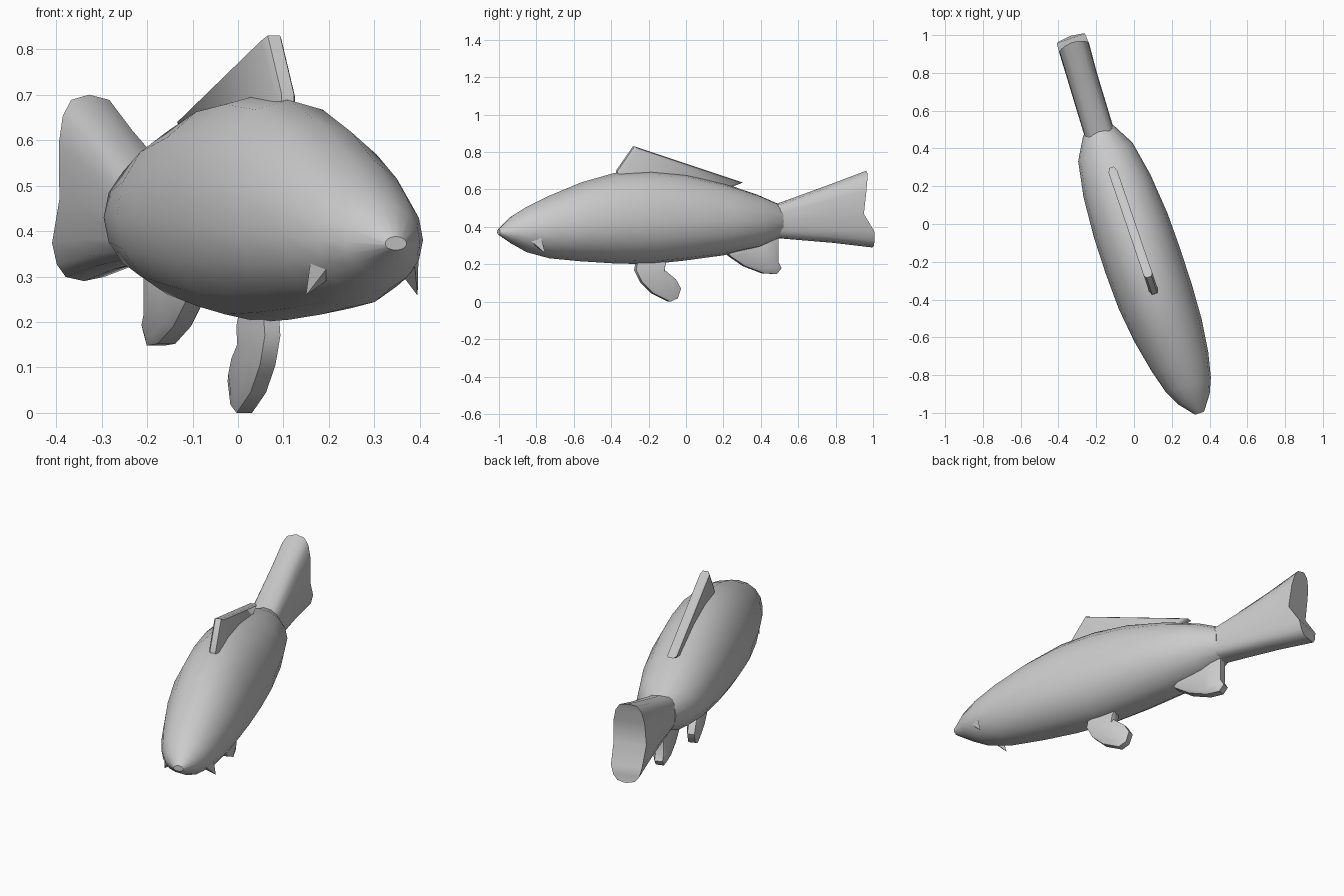
import bpy, bmesh, math

if "Cube" in bpy.data.objects:
    bpy.data.objects.remove(bpy.data.objects["Cube"])

# Fish frame: s runs head to tail, t is sideways; the fish is turned about z
D = (-0.324, 0.946)
N = (0.946, 0.324)
SEG = 16


def place(s, t, z):
    return (s * D[0] + t * N[0], s * D[1] + t * N[1], z)


def finish(name, bm, angle):
    bmesh.ops.recalc_face_normals(bm, faces=bm.faces[:])
    me = bpy.data.meshes.new(name)
    bm.to_mesh(me)
    bm.free()
    ob = bpy.data.objects.new(name, me)
    bpy.context.collection.objects.link(ob)
    bpy.ops.object.select_all(action='DESELECT')
    ob.select_set(True)
    bpy.context.view_layer.objects.active = ob
    bpy.ops.object.shade_smooth_by_angle(angle=math.radians(angle))
    return ob


def loft(name, rings, power=1.0, end=None, angle=40):
    """Rings: s, t centre, half width, z top, z widest, z bottom."""
    bm = bmesh.new()
    loops = []
    for k, (s, tc, w, zt, zm, zb) in enumerate(rings):
        loop = []
        for i in range(SEG):
            a = 2 * math.pi * i / SEG
            c, sn = math.cos(a), math.sin(a)
            t = math.copysign(abs(sn) ** power, sn) * w if abs(sn) > 1e-6 else 0
            h = math.copysign(abs(c) ** power, c) if abs(c) > 1e-6 else 0
            z = zm + h * ((zt - zm) if h > 0 else (zm - zb))
            sp = end(z, t / w) if end and k == len(rings) - 1 else s
            loop.append(bm.verts.new(place(sp, tc + t, z)))
        loops.append(loop)
    for a, b in zip(loops, loops[1:]):
        for i in range(SEG):
            j = (i + 1) % SEG
            bm.faces.new((a[i], a[j], b[j], b[i]))
    # cap both ends with strips across the width
    for lp in (loops[0], loops[-1]):
        for i in range(SEG // 2):
            f = [lp[i], lp[i + 1], lp[SEG - i - 1], lp[(SEG - i) % SEG]]
            bm.faces.new(list(dict.fromkeys(f)))
    return finish(name, bm, angle)


def fin(name, outline, half, shrink, tc=-0.016, angle=50):
    """Side outline in (y, z), fattened to both sides with a shrunk copy."""
    bm = bmesh.new()
    cy = sum(p[0] for p in outline) / len(outline)
    cz = sum(p[1] for p in outline) / len(outline)
    layers = []
    for t, k in ((-half, shrink), (-half * 0.6, 1), (half * 0.6, 1), (half, shrink)):
        layers.append([bm.verts.new(place(
            (cy + (y - cy) * k - tc * N[1]) / D[1], tc + t, cz + (z - cz) * k))
            for y, z in outline])
    n = len(outline)
    for a, b in zip(layers, layers[1:]):
        for i in range(n):
            j = (i + 1) % n
            bm.faces.new((a[i], a[j], b[j], b[i]))
    bm.faces.new(layers[0])
    bm.faces.new(layers[-1])
    return finish(name, bm, angle)


# Body
loft("body", [
    (-1.06, 0.004, 0.025, 0.388, 0.372, 0.358),
    (-0.98, 0.000, 0.088, 0.460, 0.375, 0.308),
    (-0.90, -0.003, 0.125, 0.507, 0.380, 0.265),
    (-0.77, -0.006, 0.158, 0.567, 0.390, 0.232),
    (-0.59, -0.012, 0.188, 0.637, 0.400, 0.216),
    (-0.40, -0.018, 0.204, 0.688, 0.410, 0.205),
    (-0.20, -0.019, 0.208, 0.700, 0.420, 0.200),
    (0.00, -0.019, 0.205, 0.682, 0.425, 0.220),
    (0.22, -0.020, 0.187, 0.633, 0.430, 0.248),
    (0.41, -0.020, 0.152, 0.572, 0.430, 0.288),
    (0.53, -0.018, 0.085, 0.522, 0.430, 0.340),
])


# Tail, with a notched rear edge
def tail_end(z, side):
    if z < 0.37:
        s = 1.04
    elif z < 0.46:
        s = 1.04 - 0.065 * (z - 0.37) / 0.09
    else:
        s = 0.975 + 0.03 * (z - 0.46) / 0.24
    return s + 0.012 * (1 - abs(side))


loft("tail", [
    (0.48, -0.018, 0.078, 0.515, 0.430, 0.345),
    (0.53, -0.017, 0.080, 0.527, 0.430, 0.339),
    (0.83, -0.006, 0.080, 0.632, 0.460, 0.315),
    (1.00, 0.002, 0.083, 0.700, 0.470, 0.290),
], power=0.65, end=tail_end, angle=45)

# Fins
fin("dorsal_fin", [(-0.37, 0.66), (-0.37, 0.70), (-0.28, 0.83), (0.30, 0.637),
                   (0.23, 0.61), (0.18, 0.58)], 0.024, 0.93)
fin("pelvic_fin", [(-0.26, 0.23), (-0.272, 0.17), (-0.24, 0.105), (-0.18, 0.045),
                   (-0.09, 0.0), (-0.05, 0.018), (-0.032, 0.07), (-0.06, 0.12),
                   (-0.12, 0.17), (-0.11, 0.23)], 0.03, 0.65)
fin("anal_fin", [(0.20, 0.29), (0.23, 0.245), (0.31, 0.19), (0.41, 0.152),
                 (0.48, 0.148), (0.505, 0.18), (0.488, 0.21), (0.488, 0.34),
                 (0.40, 0.36)], 0.034, 0.75)

# Barbels at the mouth corners
for side, label in ((-1, "left"), (1, "right")):
    bm = bmesh.new()
    base = [bm.verts.new(place(s, side * t, z)) for s, t, z in
            ((-0.93, 0.09, 0.345), (-0.86, 0.125, 0.34), (-0.87, 0.10, 0.295), (-0.90, 0.06, 0.32))]
    tip = bm.verts.new(place(-0.84, side * 0.13, 0.258))
    bm.faces.new(base)
    for i in range(4):
        bm.faces.new((base[i], base[(i + 1) % 4], tip))
    finish(label + "_barbel", bm, 30)
